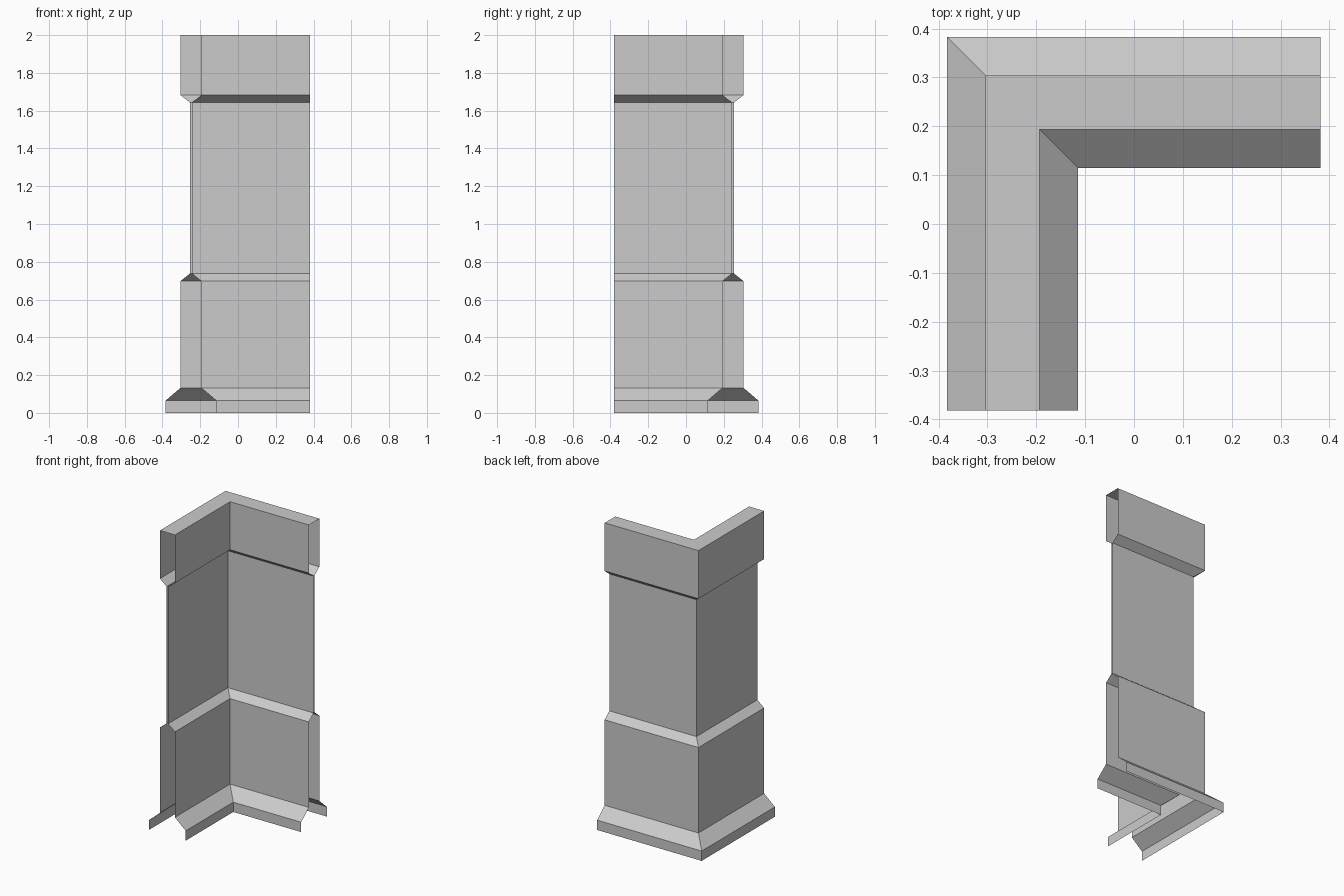
import bpy

if "Cube" in bpy.data.objects:
    bpy.data.objects.remove(bpy.data.objects["Cube"])

C = 0.249    # distance of both wall centre lines from the origin
E = 0.382    # where the two legs stop (open ends)


def sweep(name, profile):
    """Sweep (offset, z) points along the mitred L; +offset is the inside."""
    verts, faces = [], []
    for off, z in profile:
        x = -C + off
        verts += [(x, -E, z), (x, -x, z), (E, -x, z)]
    for i in range(len(profile) - 1):
        for s in range(2):
            a, b = 3 * i + s, 3 * (i + 1) + s
            faces.append((a, a + 1, b + 1, b))
    return verts, faces


def add_part(name, strips):
    """Join one or more swept strips into a flat-shaded object."""
    verts, faces = [], []
    for strip in strips:
        v, f = sweep(name, strip)
        faces += [tuple(i + len(verts) for i in q) for q in f]
        verts += v
    mesh = bpy.data.meshes.new(name)
    mesh.from_pydata(verts, [], faces)
    mesh.update()
    obj = bpy.data.objects.new(name, mesh)
    bpy.context.collection.objects.link(obj)


def both_sides(half):
    """Inner face going up, outer face going down."""
    return half, [(-o, z) for o, z in reversed(half)]


# Skirting with sloped top
add_part("skirting", both_sides([(0.134, 0), (0.134, 0.065), (0.055, 0.133)]))

# Lower wall panel with sloped ledge
add_part("lower_panel", both_sides([(0.055, 0.133), (0.055, 0.698), (0.005, 0.738)]))

# Thin upper wall
add_part("upper_wall", both_sides([(0.005, 0.738), (0.005, 1.643)]))

# Top beam, closed on top
inner, outer = both_sides([(0.005, 1.643), (0.055, 1.682), (0.055, 2.0)])
add_part("top_beam", [inner + outer])
